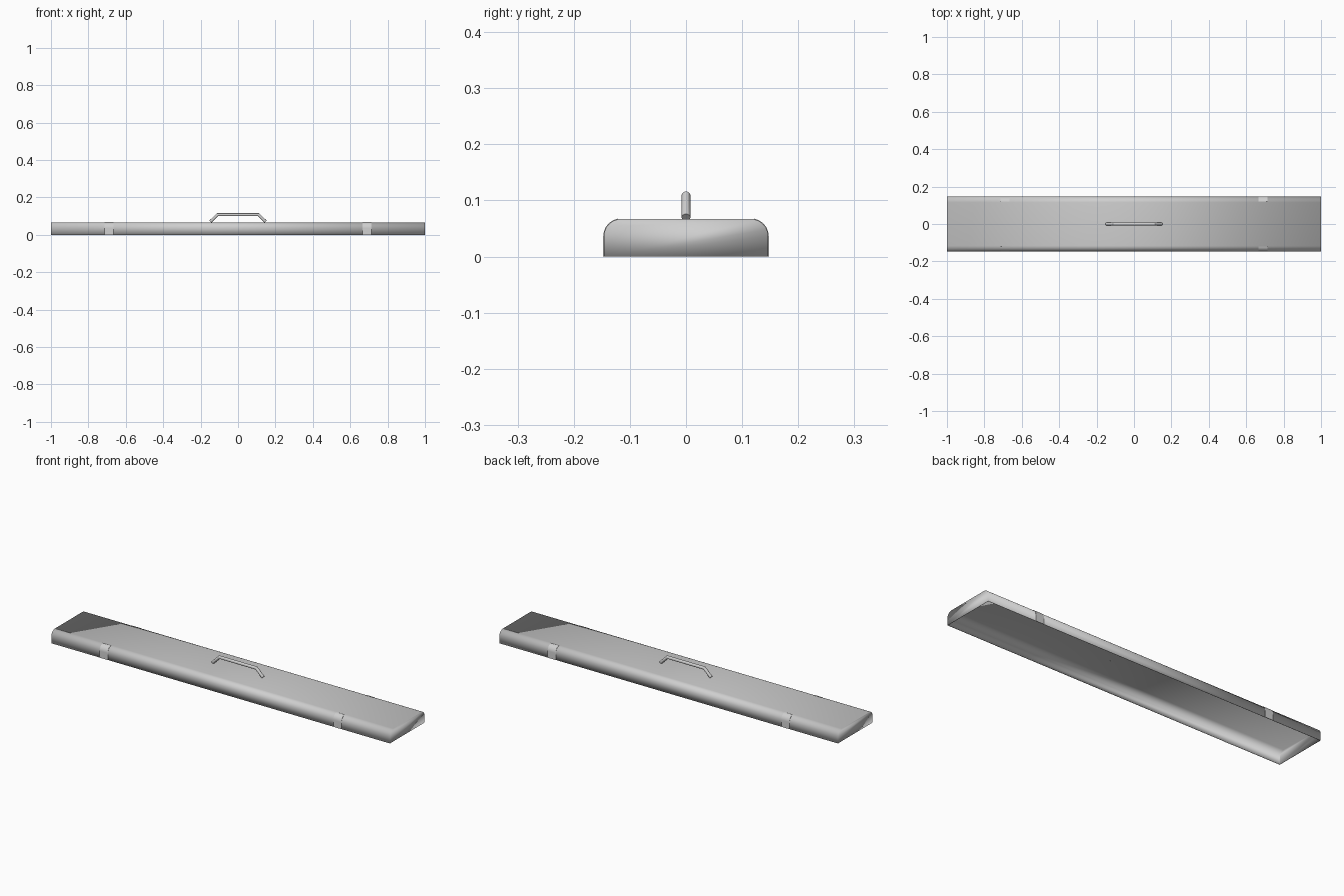
import bpy, bmesh, math
from mathutils import Vector

if "Cube" in bpy.data.objects:
    bpy.data.objects.remove(bpy.data.objects["Cube"])

HALF_W, HEIGHT, RAD = 0.1465, 0.067, 0.031

grey = bpy.data.materials.new("grey")
grey.diffuse_color = (0.62, 0.62, 0.62, 1)
grey.use_nodes = True
grey.node_tree.nodes["Principled BSDF"].inputs["Base Color"].default_value = grey.diffuse_color


def loft(name, rings, open_bottom=False):
    """Skin a list of closed rings and cap both ends."""
    bm = bmesh.new()
    rows = [[bm.verts.new(p) for p in ring] for ring in rings]
    n = len(rows[0])
    for a, b in zip(rows, rows[1:]):
        for i in range(n):
            j = (i + 1) % n
            bm.faces.new((a[i], a[j], b[j], b[i]))
    bm.faces.new(rows[0])
    bm.faces.new(rows[-1])
    bmesh.ops.recalc_face_normals(bm, faces=bm.faces)
    if open_bottom:
        under = [f for f in bm.faces if all(v.co.z < 1e-5 for v in f.verts)]
        bmesh.ops.delete(bm, geom=under, context='FACES_ONLY')
    for f in bm.faces:
        f.smooth = True
    mesh = bpy.data.meshes.new(name)
    bm.to_mesh(mesh)
    bm.free()
    mesh.materials.append(grey)
    ob = bpy.data.objects.new(name, mesh)
    bpy.context.collection.objects.link(ob)
    return ob


def smooth_by_angle(ob):
    bpy.context.view_layer.objects.active = ob
    ob.select_set(True)
    bpy.ops.object.shade_smooth_by_angle(angle=math.radians(35))
    ob.select_set(False)


def corner(offset, end_angle, steps):
    """Side wall and rounded shoulder on the +y side, as (y, z) points."""
    pts = [(HALF_W + offset, 0.0)]
    for i in range(steps + 1):
        a = end_angle * i / steps
        r = RAD + offset
        pts.append((HALF_W - RAD + r * math.cos(a), HEIGHT - RAD + r * math.sin(a)))
    return pts


# Long shallow cover: a thin shell, hollow and open underneath
half = corner(0, math.pi / 2, 8)
profile = half + [(-y, z) for y, z in reversed(half)]
body = loft("cover", [[(x, y, z) for y, z in profile] for x in (-1, 1)], True)
shell = body.modifiers.new("shell", 'SOLIDIFY')
shell.thickness = 0.003
shell.offset = -1

# Four thin clips wrapped over the long sides
outer = corner(0.001, math.radians(80), 8)
inner = corner(-0.001, math.radians(80), 8)
band = outer + inner[::-1]
for sx in (-1, 1):
    for sy in (-1, 1):
        smooth_by_angle(loft("clip", [[(sx * 0.69 + dx, sy * y, z) for y, z in band]
                                      for dx in (-0.024, 0.024)]))

# Bent round-bar handle with mitred corners, feet resting on the cover
R = 0.008
path = [Vector(p) for p in ((-0.148, 0, 0.070), (-0.109, 0, 0.108),
                            (0.109, 0, 0.108), (0.148, 0, 0.070))]
rings = []
for i, p in enumerate(path):
    d_in = (p - path[i - 1]).normalized() if i else None
    d_out = (path[i + 1] - p).normalized() if i < len(path) - 1 else None
    d_in, d_out = d_in or d_out, d_out or d_in
    tangent = (d_in + d_out).normalized()
    up = Vector((-tangent.z, 0, tangent.x)) / tangent.dot(d_in)
    side = Vector((0, 1, 0))
    rings.append([p + R * (math.cos(t) * side + math.sin(t) * up)
                  for t in (2 * math.pi * k / 16 for k in range(16))])
smooth_by_angle(loft("handle", rings))
